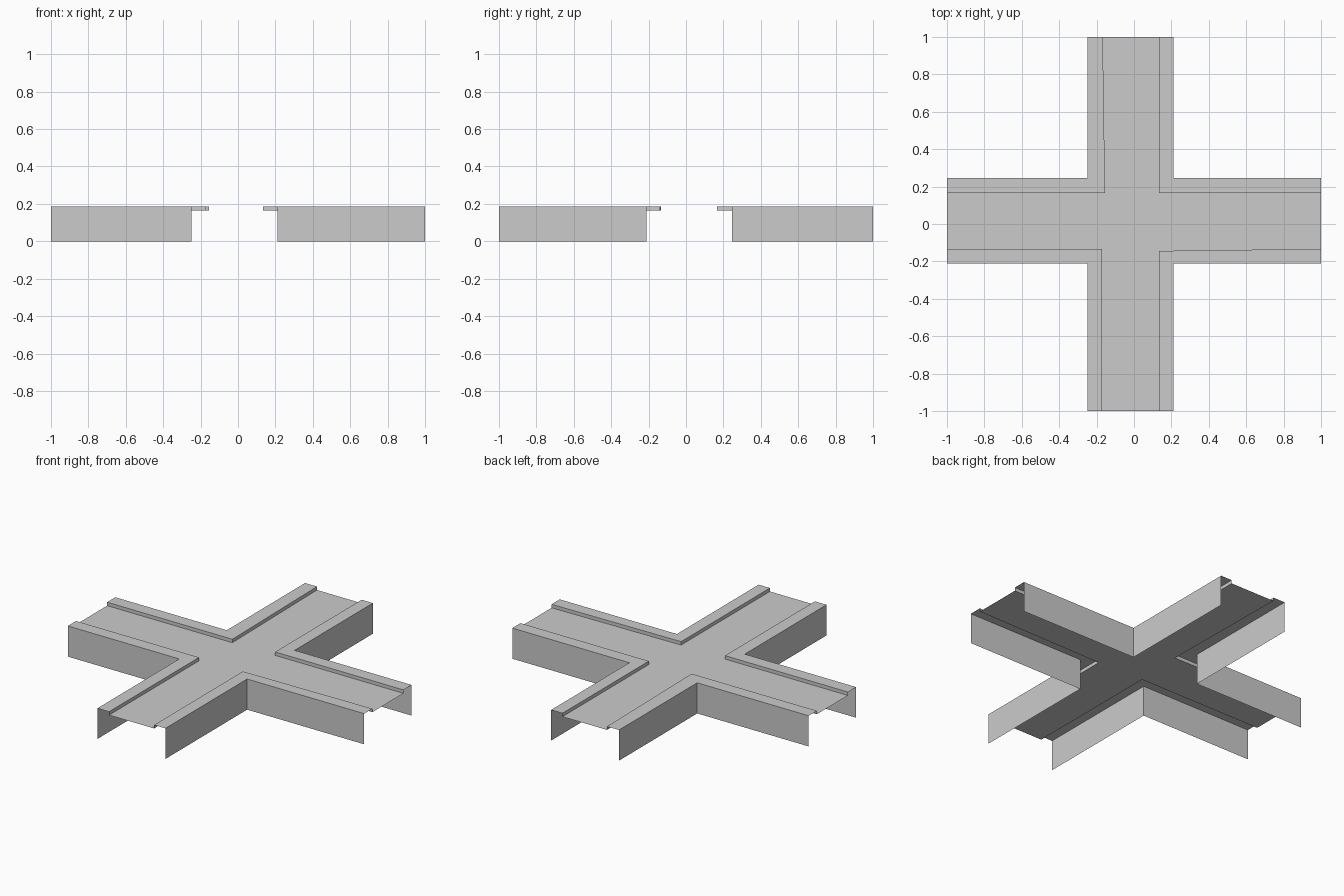
import bpy
import bmesh

if "Cube" in bpy.data.objects:
    bpy.data.objects.remove(bpy.data.objects["Cube"], do_unlink=True)

ROAD_Z, TOP_Z, END = 0.166, 0.187, 1.0

grey = bpy.data.materials.new("concrete_grey")
grey.use_nodes = True
colour = (0.6, 0.6, 0.6, 1)
grey.diffuse_color = colour
grey.node_tree.nodes["Principled BSDF"].inputs["Base Color"].default_value = colour


def make_object(name, faces, up_hint):
    """Build flat faces, turning each one so its normal agrees with the hint."""
    bm = bmesh.new()
    for corners in faces:
        face = bm.faces.new([bm.verts.new(c) for c in corners])
        face.normal_update()
        if face.normal.dot(up_hint) < 0:
            face.normal_flip()
    bmesh.ops.remove_doubles(bm, verts=bm.verts, dist=0.0005)
    mesh = bpy.data.meshes.new(name)
    bm.to_mesh(mesh)
    bm.free()
    mesh.materials.append(grey)
    obj = bpy.data.objects.new(name, mesh)
    bpy.context.collection.objects.link(obj)


def strip(path_a, path_b):
    """Quads between two matching paths."""
    return [(path_a[i], path_a[i + 1], path_b[i + 1], path_b[i])
            for i in range(len(path_a) - 1)]


def at(path, z):
    return [(x, y, z) for x, y in path]


# Each corner: side signs, outer corner, inner corner, inner edge at the far ends
corners = {
    "back_left": (1, 1, (0.21, 0.246), (0.134, 0.167), (0.134, 0.167)),
    "back_right": (-1, 1, (-0.248, 0.246), (-0.155, 0.167), (-0.167, 0.167)),
    "front_right": (-1, -1, (-0.248, -0.212), (-0.17, -0.133), (-0.17, -0.133)),
    "front_left": (1, -1, (0.21, -0.212), (0.134, -0.144), (0.134, -0.133)),
}

road_outline = []
for name, (sx, sy, outer, inner, ends) in corners.items():
    outer_path = [(sx * END, outer[1]), outer, (outer[0], sy * END)]
    inner_path = [(sx * END, ends[1]), inner, (ends[0], sy * END)]

    # Kerb: flat top and the small step facing the road
    make_object(name + "_kerb_top",
                strip(at(outer_path, TOP_Z), at(inner_path, TOP_Z)), (0, 0, 1))
    make_object(name + "_kerb_step",
                strip(at(inner_path, TOP_Z), at(inner_path, ROAD_Z)), (-sx, -sy, 0))

    # Side wall down to the ground
    make_object(name + "_side_wall",
                strip(at(outer_path, TOP_Z), at(outer_path, 0)), (sx, sy, 0))

    # Road outline runs round the crossing in one direction
    road_outline += inner_path if sx * sy > 0 else inner_path[::-1]

# Cross-shaped road deck, open underneath
make_object("road_deck", [at(road_outline, ROAD_Z)], (0, 0, 1))
